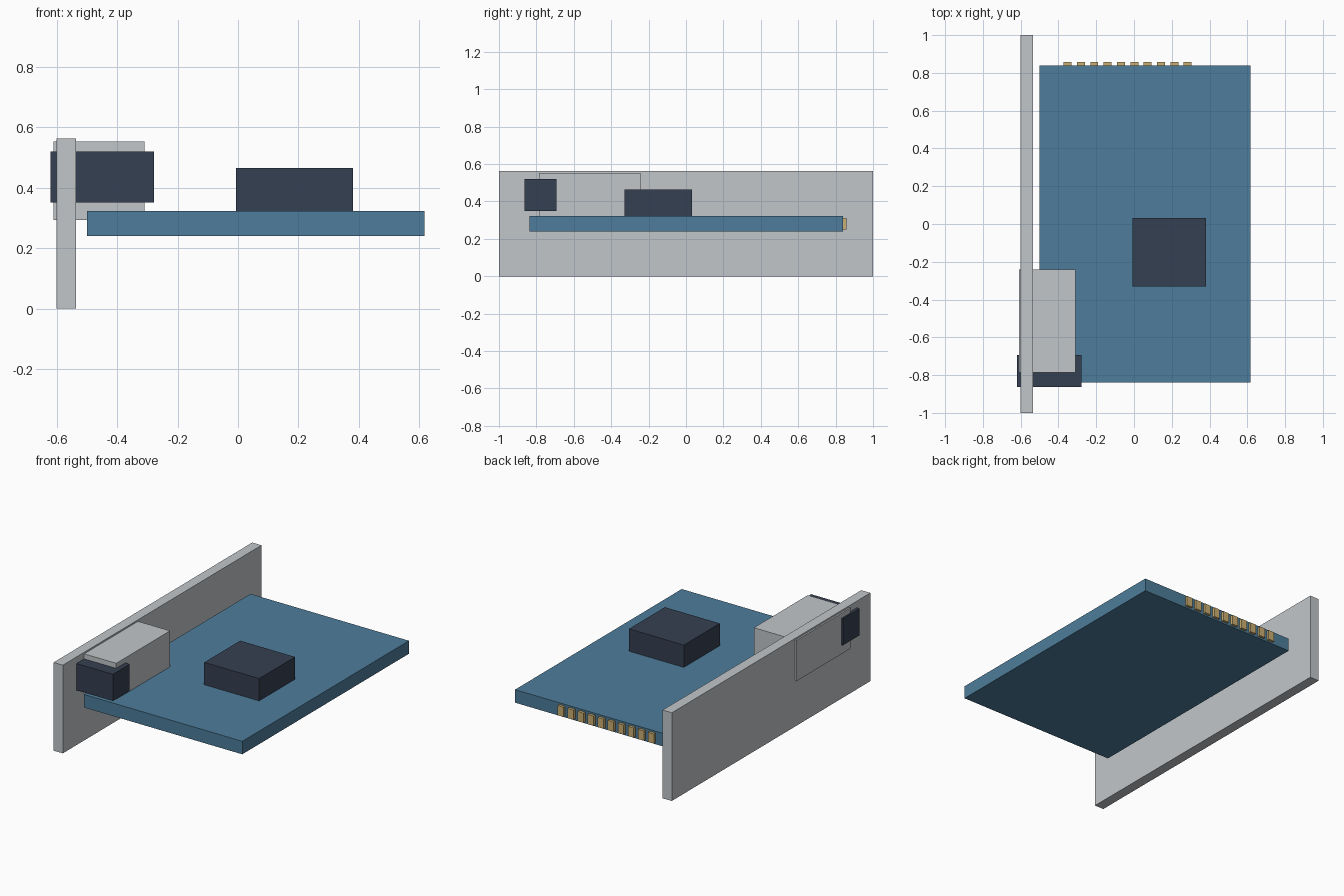
import bpy

cube = bpy.data.objects.get("Cube")
if cube:
    bpy.data.objects.remove(cube, do_unlink=True)


def material(name, colour):
    mat = bpy.data.materials.new(name)
    mat.use_nodes = True
    rgba = (*colour, 1.0)
    mat.diffuse_color = rgba
    for node in mat.node_tree.nodes:
        if node.type == 'BSDF_PRINCIPLED':
            node.inputs["Base Color"].default_value = rgba
    return mat


def box(name, mat, x, y, z):
    """Flat-sided block from (min, max) spans on each axis."""
    spans = (x, y, z)
    bpy.ops.mesh.primitive_cube_add(size=1)
    obj = bpy.context.object
    obj.name = obj.data.name = name
    centre = [(lo + hi) / 2 for lo, hi in spans]
    size = [hi - lo for lo, hi in spans]
    for v in obj.data.vertices:
        v.co = [c + s * p for c, s, p in zip(centre, size, v.co)]
    obj.data.materials.append(mat)
    return obj


blue = material("board blue", (0.075, 0.205, 0.325))
grey = material("metal grey", (0.54, 0.565, 0.584))
dark = material("dark slate", (0.036, 0.05, 0.082))
gold = material("contact gold", (0.60, 0.43, 0.17))

# Circuit board and its mounting plate
box("circuit_board", blue, (-0.50, 0.617), (-0.838, 0.84), (0.24, 0.323))
box("mounting_bracket", grey, (-0.60, -0.535), (-1, 1), (0, 0.562))

# Main chip
box("chip", dark, (-0.007, 0.38), (-0.33, 0.032), (0.315, 0.465))

# Socket passing through the bracket, with its dark end block
box("socket_housing", grey, (-0.61, -0.309), (-0.785, -0.242), (0.292, 0.552))
box("socket_block", dark, (-0.62, -0.278), (-0.863, -0.693), (0.35, 0.52))

# Row of edge contacts along the back
count, pitch, half = 10, 0.0707, 0.021
for i in range(count):
    x = -0.352 + i * pitch
    box(f"edge_contact_{i + 1}", gold, (x - half, x + half),
        (0.82, 0.857), (0.25, 0.312))
